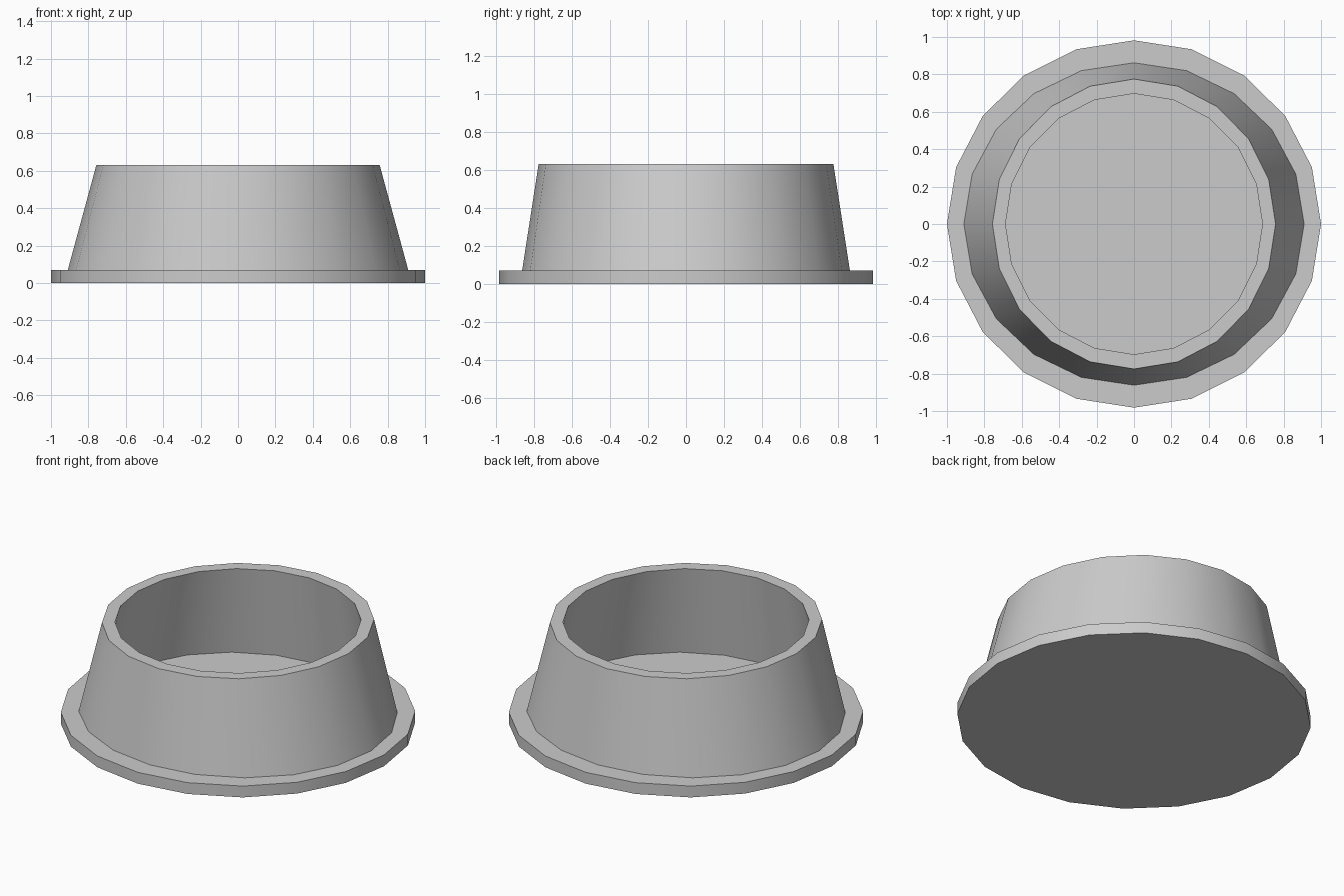
import bpy, bmesh, math

if "Cube" in bpy.data.objects:
    bpy.data.objects.remove(bpy.data.objects["Cube"])

SIDES = 20


def lathe(name, profile):
    """Spin (x radius, y radius, z) stations into a closed shell with capped ends."""
    bm = bmesh.new()
    rings = []
    for rx, ry, z in profile:
        ring = []
        for i in range(SIDES):
            a = 2 * math.pi * i / SIDES
            ring.append(bm.verts.new((rx * math.cos(a), ry * math.sin(a), z)))
        rings.append(ring)
    for lower, upper in zip(rings, rings[1:]):
        for i in range(SIDES):
            j = (i + 1) % SIDES
            bm.faces.new((lower[i], lower[j], upper[j], upper[i]))
    bm.faces.new(rings[0][::-1])
    bm.faces.new(rings[-1])
    bmesh.ops.recalc_face_normals(bm, faces=bm.faces)
    mesh = bpy.data.meshes.new(name)
    bm.to_mesh(mesh)
    bm.free()
    obj = bpy.data.objects.new(name, mesh)
    bpy.context.collection.objects.link(obj)
    bpy.ops.object.select_all(action='DESELECT')
    obj.select_set(True)
    bpy.context.view_layer.objects.active = obj
    bpy.ops.object.shade_smooth_by_angle(angle=math.radians(30))
    return obj


# Bowl: base, flange, tapered outer wall, rim, flared inner wall and floor
lathe("pet_bowl", [
    (1.00, 0.982, 0.00),
    (1.00, 0.982, 0.07),
    (0.91, 0.862, 0.07),
    (0.757, 0.775, 0.632),
    (0.687, 0.697, 0.632),
    (0.82, 0.775, 0.07),
])
